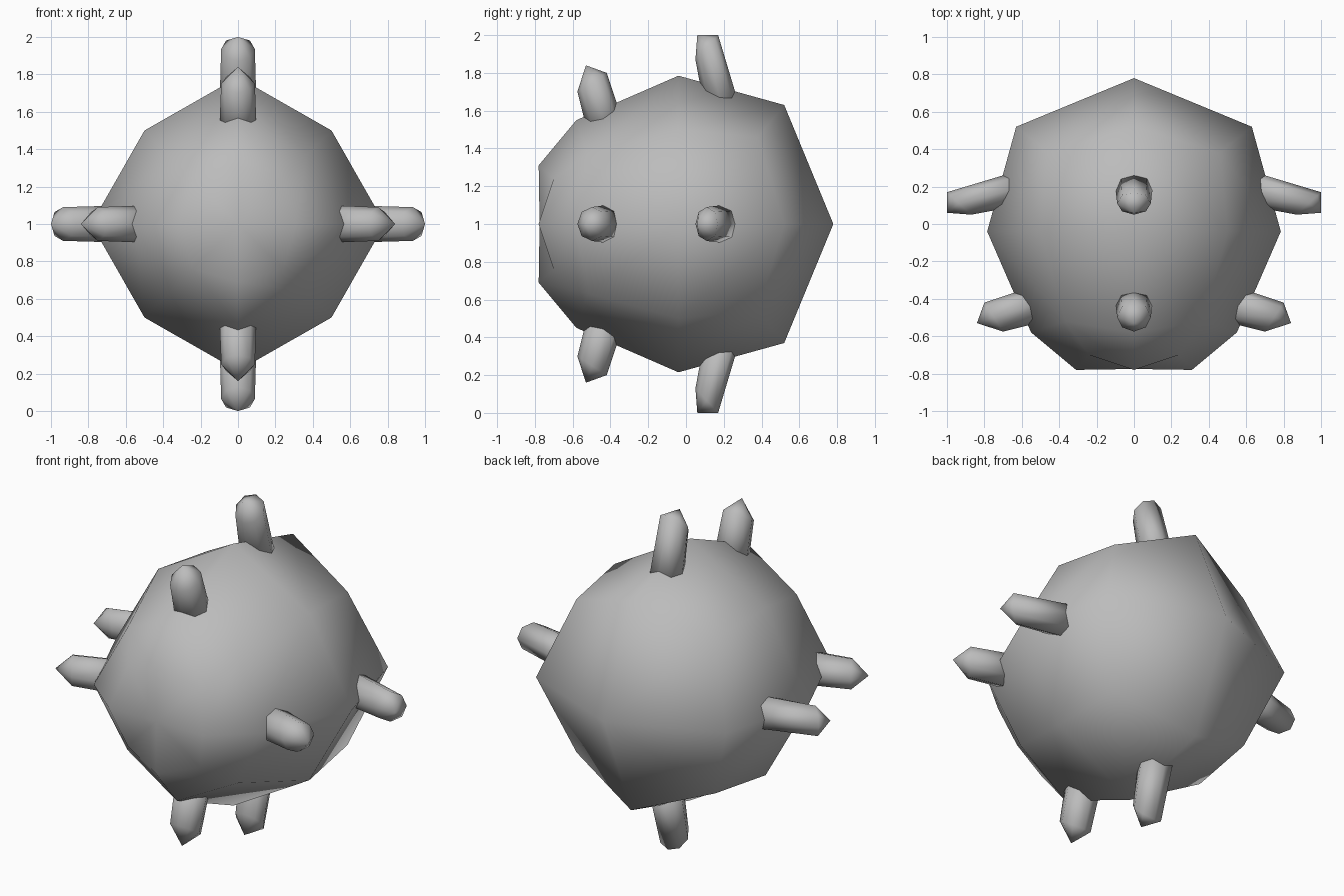
import bpy, bmesh
from math import sin, cos, pi
from mathutils import Matrix, Vector

cube = bpy.data.objects.get("Cube")
if cube:
    bpy.data.objects.remove(cube)

SIDES = 8
CENTRE = Vector((0, 0, 1))

grey = bpy.data.materials.new("plain grey")
grey.use_nodes = True
colour = (0.5, 0.5, 0.5, 1)
grey.diffuse_color = colour
grey.node_tree.nodes["Principled BSDF"].inputs["Base Color"].default_value = colour


def bridge(bm, a, b):
    for i in range(SIDES):
        j = (i + 1) % SIDES
        bm.faces.new((a[i], a[j], b[j], b[i]))


def fan(bm, ring, tip):
    for i in range(SIDES):
        bm.faces.new((ring[i], ring[(i + 1) % SIDES], tip))


def finish(name, bm):
    bmesh.ops.recalc_face_normals(bm, faces=bm.faces)
    for face in bm.faces:
        face.smooth = True
    mesh = bpy.data.meshes.new(name)
    bm.to_mesh(mesh)
    bm.free()
    mesh.materials.append(grey)
    obj = bpy.data.objects.new(name, mesh)
    bpy.context.collection.objects.link(obj)
    return obj


# Body: eight-sided rings along y, each as (y, radius) on the axes, then on the diagonals
ring_profile = [
    ((0.52, 0.63), (0.38, 0.65)),
    ((-0.04, 0.785), (-0.04, 0.707)),
    ((-0.58, 0.55), (-0.52, 0.52)),
    ((-0.78, 0.31), (-0.70, 0.34)),
]
bm = bmesh.new()
rings = []
for profile in ring_profile:
    ring = []
    for k in range(SIDES):
        y, r = profile[k % 2]
        a = 2 * pi * k / SIDES
        ring.append(bm.verts.new(CENTRE + Vector((r * sin(a), y, r * cos(a)))))
    rings.append(ring)
for a, b in zip(rings, rings[1:]):
    bridge(bm, a, b)
fan(bm, rings[0], bm.verts.new(CENTRE + Vector((0, 0.78, 0))))
fan(bm, rings[-1], bm.verts.new(CENTRE + Vector((0, -0.775, 0))))
finish("body", bm)


def spike(name, base, shoulder, tip, turn):
    """Slanted prism with a point; base and shoulder are (front, back) pairs of (y, height)."""
    bm = bmesh.new()
    loops = []
    for (front, back), width in ((base, 0.10), (shoulder, 0.09)):
        f, b = Vector((0, *front)), Vector((0, *back))
        mid, half = (f + b) / 2, (b - f) / 2
        loops.append([
            bm.verts.new(mid + half * cos(2 * pi * k / SIDES)
                         + Vector((width * sin(2 * pi * k / SIDES), 0, 0)))
            for k in range(SIDES)])
    bridge(bm, *loops)
    fan(bm, loops[1], bm.verts.new((0, *tip)))
    bm.faces.new(loops[0])
    bm.transform(Matrix.Translation(CENTRE) @ Matrix.Rotation(turn, 4, "Y"))
    finish(name, bm)


# Two spikes on each of the four sides
for i, side in enumerate(("top", "left", "bottom", "right")):
    turn = i * pi / 2
    spike(side + "_rear_spike", ((0.10, 0.60), (0.29, 0.60)),
          ((0.05, 0.87), (0.17, 1.0)), (0.06, 1.0), turn)
    spike(side + "_front_spike", ((-0.52, 0.48), (-0.32, 0.50)),
          ((-0.575, 0.70), (-0.42, 0.80)), (-0.53, 0.84), turn)
